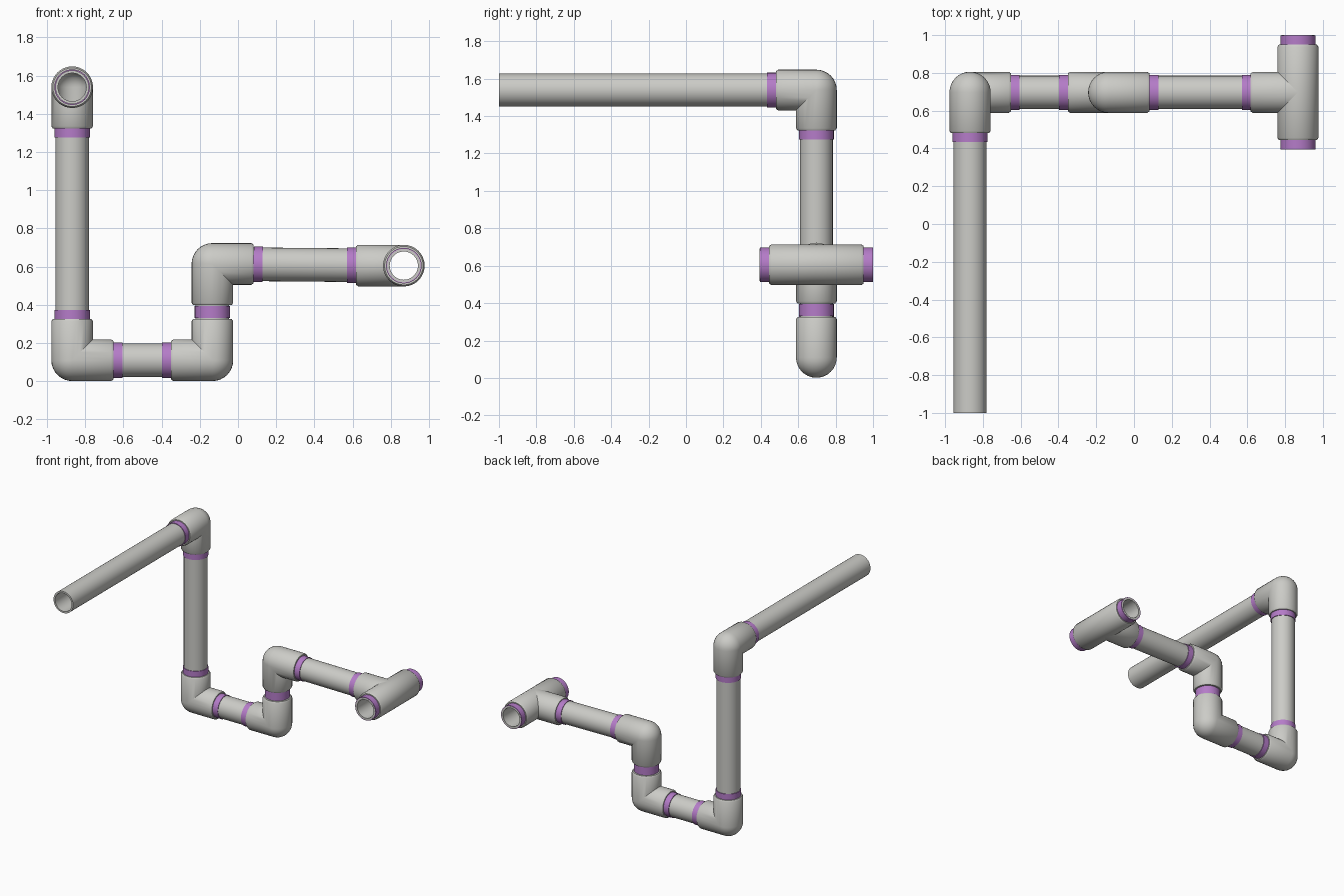
import bpy, bmesh, math
from mathutils import Vector

cube = bpy.data.objects.get("Cube")
if cube:
    bpy.data.objects.remove(cube, do_unlink=True)

SEG = 32
FIT, BAND, PIPE, BORE = 0.109, 0.093, 0.088, 0.074   # radii
SOCKET = 0.08        # bore of the fittings
ARM = 0.216          # fitting arm length from its centre
LIP = 0.012          # chamfer at the fitting mouths
BAND_W = 0.047
ANGLES = [2 * math.pi * i / SEG for i in range(SEG)]


def material(name, rgb):
    m = bpy.data.materials.new(name)
    m.use_nodes = True
    m.diffuse_color = (*rgb, 1)
    m.node_tree.nodes["Principled BSDF"].inputs["Base Color"].default_value = (*rgb, 1)
    return m


GREY = material("pipe grey", (0.6, 0.6, 0.57))
PURPLE = material("primer purple", (0.46, 0.2, 0.58))


def loft(name, rings, mat):
    """Skin a closed loop of rings into a hollow solid."""
    bm = bmesh.new()
    loops = [[bm.verts.new(p) for p in ring] for ring in rings]
    for a, b in zip(loops, loops[1:] + loops[:1]):
        for i in range(SEG):
            j = (i + 1) % SEG
            bm.faces.new((a[i], a[j], b[j], b[i]))
    bmesh.ops.remove_doubles(bm, verts=bm.verts, dist=1e-5)
    bmesh.ops.recalc_face_normals(bm, faces=bm.faces)
    mesh = bpy.data.meshes.new(name)
    bm.to_mesh(mesh)
    bm.free()
    mesh.materials.append(mat)
    ob = bpy.data.objects.new(name, mesh)
    bpy.context.collection.objects.link(ob)
    bpy.ops.object.select_all(action='DESELECT')
    ob.select_set(True)
    bpy.context.view_layer.objects.active = ob
    bpy.ops.object.shade_smooth_by_angle(angle=math.radians(35))
    return ob


def ring(c, u, v, r):
    return [c + r * (math.cos(t) * u + math.sin(t) * v) for t in ANGLES]


def tube(name, start, end, profile, mat):
    """Hollow tube; profile is (inset from both ends, outer radius), then the bore."""
    d = (end - start).normalized()
    u = d.orthogonal().normalized()
    v = d.cross(u)
    outer, bore = profile
    rings = [ring(start + d * k, u, v, r) for k, r in outer]
    rings += [ring(end - d * k, u, v, r) for k, r in reversed(outer)]
    rings += [ring(end, u, v, bore), ring(start, u, v, bore)]
    return loft(name, rings, mat)


def elbow(name, c, a, b):
    """Ball-cornered elbow with a mitred inside corner and arms along a and b."""
    n = a.cross(b)

    def corner(r, steps=8):
        rings = []
        for s in range(steps + 1):
            q = math.pi / 2 * s / steps
            out = -b * math.cos(q) - a * math.sin(q)
            rings.append([c + r * math.sin(t) * n +
                          r * math.cos(t) * (out if math.cos(t) > 0 else -(a + b))
                          for t in ANGLES])
        return rings

    rings = [ring(c + a * ARM, -b, n, FIT - 0.008), ring(c + a * (ARM - LIP), -b, n, FIT)]
    rings += corner(FIT)
    rings += [ring(c + b * (ARM - LIP), -a, n, FIT), ring(c + b * ARM, -a, n, FIT - 0.008)]
    rings += [ring(c + b * ARM, -a, n, SOCKET)]
    rings += corner(SOCKET)[::-1]
    rings += [ring(c + a * ARM, -b, n, SOCKET)]
    return loft(name, rings, GREY)


def band(name, start, d, width=BAND_W):
    tube(name, start, start + d * width, ([(0, BAND)], PIPE - 0.002), PURPLE)


X, Y, Z = Vector((1, 0, 0)), Vector((0, 1, 0)), Vector((0, 0, 1))

# Fitting centres
top = Vector((-0.868, 0.697, 1.539))
low = Vector((-0.868, 0.697, 0.110))
step_low = Vector((-0.134, 0.697, 0.110))
step_high = Vector((-0.134, 0.697, 0.614))
tee = Vector((0.868, 0.697, 0.605))

# Elbows
elbow("top_elbow", top, -Y, -Z)
elbow("lower_elbow", low, Z, X)
elbow("step_lower_elbow", step_low, -X, Z)
elbow("step_upper_elbow", step_high, -Z, X)

# Pipes between fittings, with a primer band beside each mouth
TEE_ARM = 0.25
runs = [("riser_pipe", low, top, ARM), ("base_pipe", low, step_low, ARM),
        ("step_pipe", step_low, step_high, ARM), ("cross_pipe", step_high, tee, TEE_ARM)]
for name, p, q, end_arm in runs:
    d = (q - p).normalized()
    tube(name, p + d * (ARM - 0.05), q - d * (end_arm - 0.05), ([(0, PIPE)], BORE), GREY)
    if name == "step_pipe":
        band("step_band", p + d * (ARM + 0.004), d, (q - p).length - 2 * ARM - 0.008)
    else:
        band(name + "_start_band", p + d * ARM, d)
        band(name + "_end_band", q - d * end_arm, -d)

# Long open pipe reaching forward
tube("long_pipe", top - Y * (ARM - 0.05), Vector((top.x, -1, top.z)), ([(0, PIPE)], BORE), GREY)
band("long_pipe_band", top - Y * ARM, -Y)

# Tee: straight body, saddle-cut branch, stubs with primer bands
HALF = 0.252
tube("tee_body", tee - Y * HALF, tee + Y * HALF,
     ([(0, FIT - 0.008), (LIP, FIT)], SOCKET), GREY)


def saddle(r):
    return [p - X * math.sqrt(max(0, FIT ** 2 - (p.z - tee.z) ** 2))
            for p in ring(tee, Y, Z, r)]


mouth = tee - X * TEE_ARM
loft("tee_branch", [saddle(FIT), ring(mouth + X * LIP, Y, Z, FIT),
                    ring(mouth, Y, Z, FIT - 0.008), ring(mouth, Y, Z, SOCKET),
                    saddle(SOCKET)], GREY)
STUB = 1 - tee.y
tube("tee_stub", tee - Y * STUB, tee + Y * STUB, ([(0, PIPE)], BORE), GREY)
for side, d in (("front", -Y), ("back", Y)):
    band("tee_" + side + "_band", tee + d * HALF, d, STUB - HALF - 0.001)
